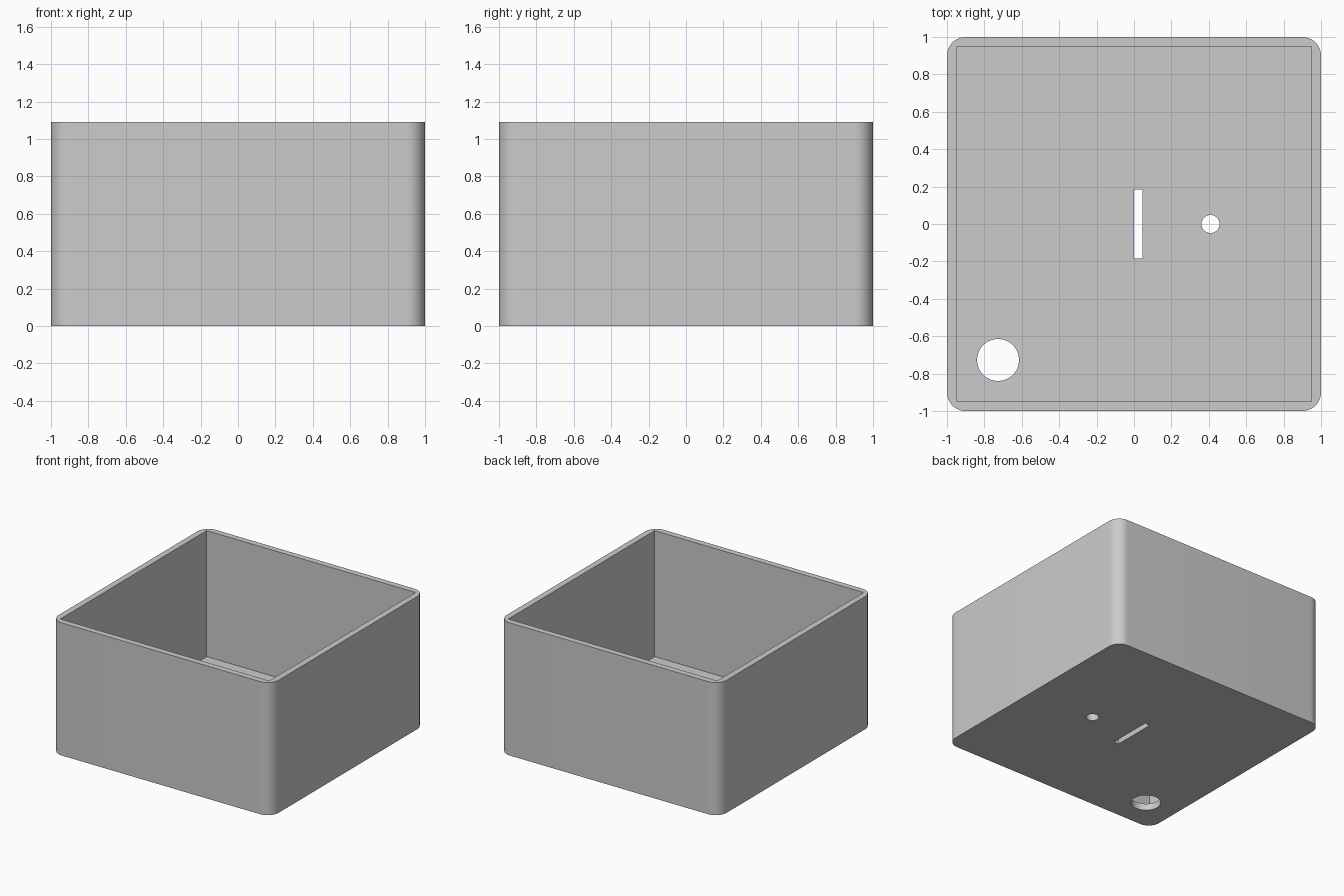
import bpy
import bmesh
import math
from mathutils import Matrix

cube = bpy.data.objects.get("Cube")
if cube:
    bpy.data.objects.remove(cube, do_unlink=True)

HEIGHT = 1.09
WALL = 0.05
FLOOR = 0.055
CORNER = 0.1

grey = bpy.data.materials.new("plain grey")
grey.use_nodes = True
colour = (0.6, 0.6, 0.6, 1)
grey.diffuse_color = colour
grey.node_tree.nodes["Principled BSDF"].inputs["Base Color"].default_value = colour


def add_object(name, bm):
    mesh = bpy.data.meshes.new(name)
    bm.to_mesh(mesh)
    bm.free()
    mesh.materials.append(grey)
    obj = bpy.data.objects.new(name, mesh)
    bpy.context.collection.objects.link(obj)
    return obj


def block(name, low, high, radius=0):
    """Box between two corners, with optional rounded vertical edges."""
    bm = bmesh.new()
    bmesh.ops.create_cube(bm, size=1)
    for v in bm.verts:
        v.co = [low[i] if v.co[i] < 0 else high[i] for i in range(3)]
    if radius:
        upright = [e for e in bm.edges
                   if abs(e.verts[0].co.z - e.verts[1].co.z) > 0.01]
        bmesh.ops.bevel(bm, geom=upright, offset=radius, segments=12,
                        profile=0.5, affect='EDGES')
    return add_object(name, bm)


def drill(name, x, y, radius):
    """Vertical cylinder for a round hole through the floor."""
    bm = bmesh.new()
    bmesh.ops.create_cone(bm, cap_ends=True, segments=64, radius1=radius,
                          radius2=radius, depth=0.4,
                          matrix=Matrix.Translation((x, y, 0)))
    return add_object(name, bm)


# Outer body with rounded vertical corners
box = block("open_box", (-1, -1, 0), (1, 1, HEIGHT), CORNER)

# Square-cornered cavity, cable slot and round floor holes
inner = 1 - WALL
cutters = [
    block("cavity_cutter", (-inner, -inner, FLOOR), (inner, inner, HEIGHT + 1)),
    block("slot_cutter", (0, -0.184, -0.2), (0.045, 0.184, 0.2)),
    drill("small_hole_cutter", 0.409, 0, 0.048),
    drill("large_hole_cutter", -0.727, -0.727, 0.112),
]
for cutter in cutters:
    cutter.hide_render = True
    cut = box.modifiers.new(cutter.name, 'BOOLEAN')
    cut.operation = 'DIFFERENCE'
    cut.solver = 'EXACT'
    cut.object = cutter

# Bake the cuts and discard the cutters
bpy.ops.object.select_all(action='DESELECT')
bpy.context.view_layer.objects.active = box
box.select_set(True)
for cutter in cutters:
    bpy.ops.object.modifier_apply(modifier=cutter.name)
    bpy.data.objects.remove(cutter, do_unlink=True)

# Smooth the rounded corners and hole walls, keep the rims crisp
bpy.ops.object.shade_smooth_by_angle(angle=math.radians(30))
